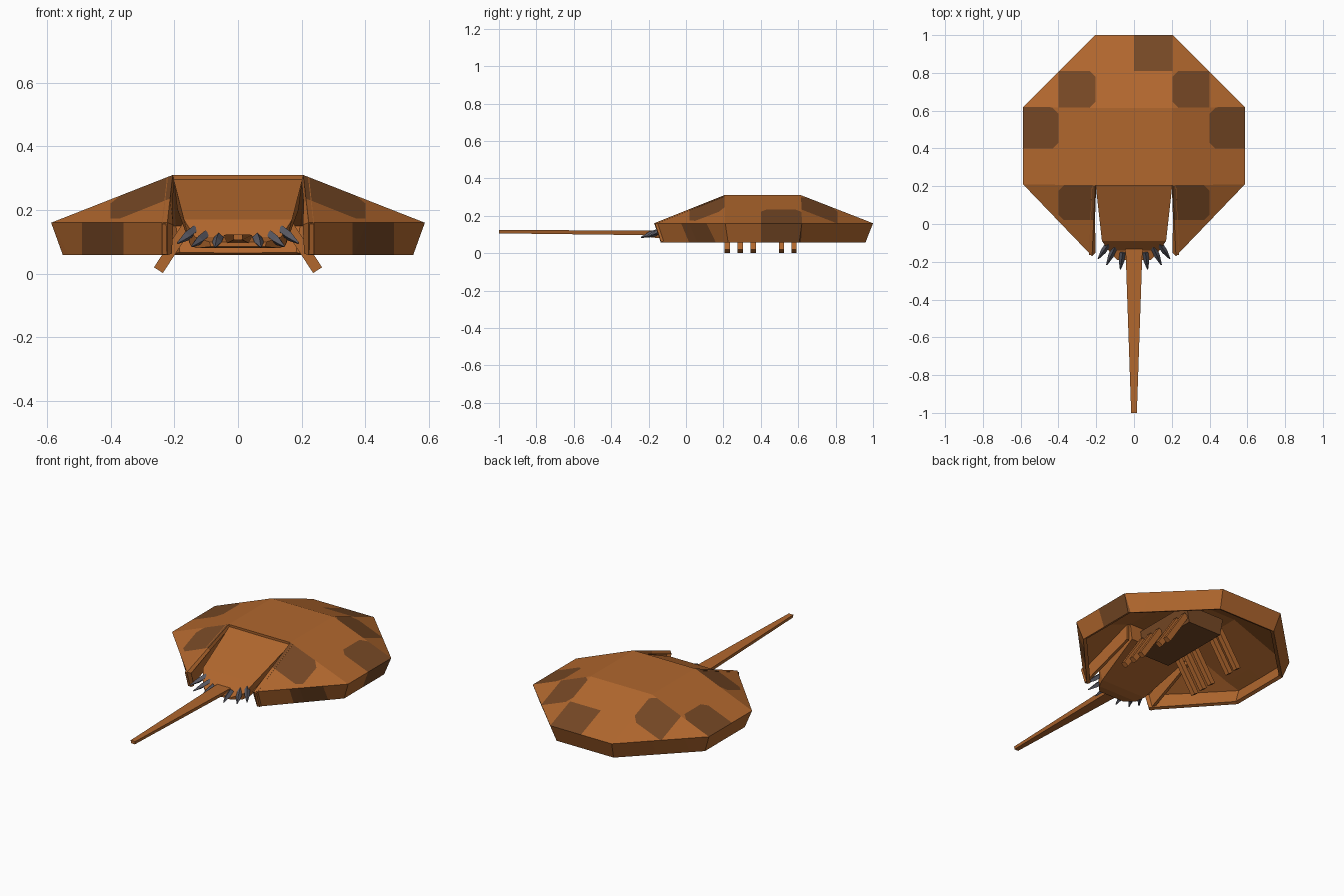
import bpy, bmesh
from mathutils import Vector

if "Cube" in bpy.data.objects:
    bpy.data.objects.remove(bpy.data.objects["Cube"])


def material(name, rgb):
    m = bpy.data.materials.new(name)
    m.diffuse_color = (*rgb, 1)
    m.use_nodes = True
    m.node_tree.nodes["Principled BSDF"].inputs["Base Color"].default_value = m.diffuse_color
    return m


BROWN = material("shell brown", (0.44, 0.136, 0.027))
PATCH = material("dark brown patch", (0.18, 0.064, 0.018))
GRAY = material("spine gray", (0.10, 0.10, 0.125))


def finish(name, bm, mats):
    me = bpy.data.meshes.new(name)
    bm.to_mesh(me)
    bm.free()
    for m in mats:
        me.materials.append(m)
    ob = bpy.data.objects.new(name, me)
    bpy.context.collection.objects.link(ob)
    return ob


def loft(name, rings, mat):
    """Closed solid through rings of equal point count."""
    bm = bmesh.new()
    vs = [[bm.verts.new(p) for p in r] for r in rings]
    n = len(vs[0])
    for a, b in zip(vs, vs[1:]):
        for i in range(n):
            j = (i + 1) % n
            bm.faces.new((a[i], a[j], b[j], b[i]))
    bm.faces.new(vs[0])
    bm.faces.new(vs[-1])
    bmesh.ops.recalc_face_normals(bm, faces=bm.faces)
    return finish(name, bm, [mat])


def section(y, half_top, half_low, z_top, z_low):
    return [(-half_top, y, z_top), (half_top, y, z_top), (half_low, y, z_low), (-half_low, y, z_low)]


# Thin octagonal shell, open at the front where the abdomen sits
crown = [(0.205, 0.615, 0.31), (0.205, 0.205, 0.31)]
rim = [(0.205, 1, 0.16), (0.587, 0.62, 0.16), (0.587, 0.21, 0.16), (0.222, -0.17, 0.16)]
base = [(0.19, 0.96, 0.058), (0.55, 0.605, 0.058), (0.55, 0.225, 0.058), (0.222, -0.135, 0.058)]

bm = bmesh.new()
sides = []
for s in (1, -1):
    C, R, B = [[bm.verts.new((s * x, y, z)) for x, y, z in ring] for ring in (crown, rim, base)]
    faces = [(C[0], R[0], R[1]), (C[0], R[1], R[2], C[1]), (C[1], R[2], R[3])]
    faces += [(R[i], R[i + 1], B[i + 1], B[i]) for i in range(3)]
    for f in faces:
        bm.faces.new(f if s < 0 else f[::-1])
    sides.append((C, R, B))
(C, R, B), (c, r, b) = sides
strip = [(C[1], c[1]), (C[0], c[0]), (R[0], r[0]), (B[0], b[0])]
for (p, q), (u, v) in zip(strip, strip[1:]):
    bm.faces.new((p, u, v, q))
bmesh.ops.recalc_face_normals(bm, faces=bm.faces)
bm.normal_update()
if max(bm.faces, key=lambda f: f.calc_center_median().z).normal.z < 0:
    bmesh.ops.reverse_faces(bm, faces=bm.faces)


def cut(faces, co, no, dist=1e-5):
    geom = {g for f in faces for g in (*f.verts, *f.edges)}
    bmesh.ops.bisect_plane(bm, geom=list(geom) + faces, plane_co=co, plane_no=no, dist=dist)
    bm.normal_update()


# Cut the shell along the patch borders
X, Y = Vector((1, 0, 0)), Vector((0, 1, 0))
for v in (-0.49, -0.4, -0.36, 0, 0.36, 0.4, 0.49):
    cut(bm.faces[:], X * v, X)
for v in (0.02, 0.4, 0.81):
    cut(bm.faces[:], Y * v, Y)
for v, n in ((0.205, X), (-0.205, X), (0.205, Y), (0.615, Y)):
    cut(bm.faces[:], n * v, n, 0.006)


def in_patch(f):
    p, n = f.calc_center_median(), f.normal
    ax = abs(p.x)
    if n.z > 0.3:
        return ((0 < p.x < 0.205 and p.y > 0.81)
                or (0.205 < ax < 0.4 and (0.615 < p.y < 0.81 or 0.02 < p.y < 0.205))
                or (ax > 0.4 and 0.4 < p.y < 0.615))
    return ((n.y < -0.4 and 0.36 < ax < 0.49 and p.y < 0.2)
            or (n.x > 0.6 and p.x > 0.55 and 0.4 < p.y < 0.615))


# Clip the patch corners: corner position and direction into the patch
K = 0.03
corners = [(0.205, 0.615, 1, 1), (0.205, 0.81, 1, -1), (0.4, 0.4, 1, 1),
           (0.4, 0.615, 1, -1), (0.4, 0.02, -1, 1), (0.4, 0.205, -1, -1)]
corners = [(s * x, y, s * dx, dy) for s in (1, -1) for x, y, dx, dy in corners]


def clipped(f):
    p = f.calc_center_median()
    return any(0 < (p.x - x) * dx and 0 < (p.y - y) * dy
               and (p.x - x) * dx + (p.y - y) * dy < K for x, y, dx, dy in corners)


for x, y, dx, dy in corners:
    near = [f for f in bm.faces if f.normal.z > 0.3 and in_patch(f)
            and (f.calc_center_median() - Vector((x, y, 0))).xy.length < 0.2
            and (f.calc_center_median().x - x) * dx > 0 and (f.calc_center_median().y - y) * dy > 0]
    if near:
        cut(near, Vector((x + dx * K, y, 0)), Vector((dx, dy, 0)))
for f in bm.faces:
    f.material_index = int(in_patch(f) and not (f.normal.z > 0.3 and clipped(f)))

# The inner skin stays plain brown through the offset slots
shell = finish("shell", bm, [BROWN, PATCH, BROWN, BROWN])
mod = shell.modifiers.new("thickness", "SOLIDIFY")
mod.thickness = 0.02
mod.offset = -1
mod.use_even_offset = True
mod.material_offset = 2
mod.material_offset_rim = 2

# Upright panels beside the abdomen, under the front shell edges
for s, side in ((1, "right"), (-1, "left")):
    loft(f"side_panel_{side}",
         [[(s * (x + t), y, z) for x, y, z in ((0.205, 0.205, 0.304), (0.221, -0.165, 0.156),
                                                (0.221, -0.134, 0.06), (0.205, 0.205, 0.19))]
          for t in (0.001, 0.018)], BROWN)

# Abdomen tapering forward and down from the shell
loft("abdomen", [section(0.21, 0.203, 0.19, 0.298, 0.2),
                 section(-0.09, 0.17, 0.15, 0.17, 0.09),
                 section(-0.14, 0.135, 0.13, 0.115, 0.08),
                 section(-0.19, 0.09, 0.085, 0.1, 0.085)], BROWN)

# Long tail spike
loft("tail", [section(-0.1, 0.046, 0.036, 0.122, 0.095),
              section(-1.0, 0.015, 0.013, 0.123, 0.106)], BROWN)

# Underbody between the legs
loft("underbody", [section(0.16, 0.13, 0.11, 0.27, 0.165),
                   section(0.6, 0.13, 0.11, 0.27, 0.165)], PATCH)

# Five pairs of straight slanted legs
for s, side in ((1, "right"), (-1, "left")):
    for k, y in enumerate((0.22, 0.29, 0.36, 0.51, 0.577)):
        rings = []
        for x, z in ((0.25, 0.011), (0.12, 0.21)):
            rings.append([(s * (x + dx), y + dy, z + dz) for dx, dz, dy in
                          ((-0.014, -0.009, -0.014), (0.014, 0.009, -0.014),
                           (0.014, 0.009, 0.014), (-0.014, -0.009, 0.014))])
        loft(f"leg_{side}_{k + 1}", rings, BROWN)

# Gray spines fanned around the abdomen tip
spines = [((0.06, -0.15, 0.115), (0.072, -0.24, 0.084)),
          ((0.10, -0.12, 0.122), (0.145, -0.217, 0.086)),
          ((0.135, -0.105, 0.138), (0.19, -0.185, 0.096))]
for s, side in ((1, "right"), (-1, "left")):
    for k, (a, t) in enumerate(spines):
        a, t = Vector((s * a[0], *a[1:])), Vector((s * t[0], *t[1:]))
        d = (t - a).normalized()
        u = d.cross(Vector((0, 0, 1))).normalized()
        v = d.cross(u)
        ring = lambda c, h: [c + u * h, c + v * h, c - u * h, c - v * h]
        loft(f"spine_{side}_{k + 1}", [ring(a, 0.015), ring(a.lerp(t, 0.5), 0.015), ring(t, 0.003)], GRAY)
